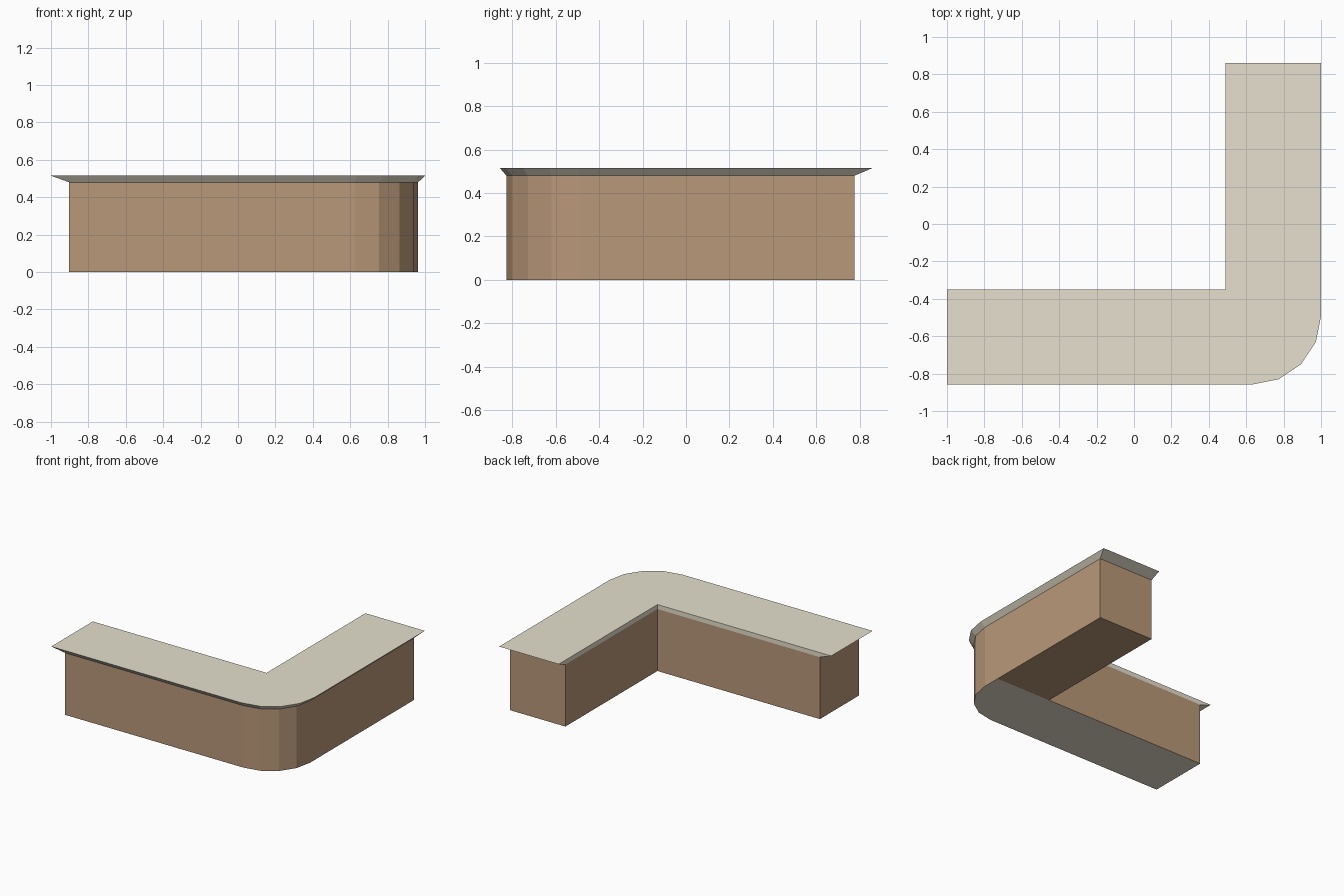
import bpy, bmesh, math

if "Cube" in bpy.data.objects:
    bpy.data.objects.remove(bpy.data.objects["Cube"])


def material(name, color):
    m = bpy.data.materials.new(name)
    m.diffuse_color = (*color, 1)
    m.use_nodes = True
    m.node_tree.nodes["Principled BSDF"].inputs["Base Color"].default_value = m.diffuse_color
    return m


wood = material("brown wood", (0.485, 0.315, 0.19))
stone = material("pale stone", (0.79, 0.745, 0.61))

INNER_X, INNER_Y = 0.49, -0.35


def outline(x0, x1, y0, y1, r, z):
    """L-shaped outline with a four-sided rounded outer corner."""
    pts = [(x0, y0)]
    for i in range(5):
        a = math.radians(-90 + 22.5 * i)
        pts.append((x1 - r + r * math.cos(a), y0 + r + r * math.sin(a)))
    # Point 6 lies level with the inner corner, where the two arms meet
    pts += [(x1, INNER_Y), (x1, y1), (INNER_X, y1), (INNER_X, INNER_Y), (x0, INNER_Y)]
    return [(x, y, z) for x, y in pts]


def loft(name, low, high, mats, bottom=False, top=False):
    bm = bmesh.new()
    a = [bm.verts.new(p) for p in low]
    b = [bm.verts.new(p) for p in high]
    n = len(a)
    for i in range(n):
        j = (i + 1) % n
        bm.faces.new((a[i], a[j], b[j], b[i]))
    if top:
        bm.faces.new(b)
    if bottom:
        # Underside: the back arm is wood, the front arm is stone
        bm.faces.new(a[6:10][::-1])
        front = bm.faces.new((a[:7] + a[9:])[::-1])
        front.material_index = 1
    me = bpy.data.meshes.new(name)
    bm.to_mesh(me)
    bm.free()
    for m in mats:
        me.materials.append(m)
    ob = bpy.data.objects.new(name, me)
    bpy.context.collection.objects.link(ob)
    return ob


# Outlines at floor, under the lip, and at the worktop
floor = outline(-0.903, 0.963, -0.828, 0.777, 0.337, 0)
neck = outline(-0.903, 0.963, -0.828, 0.777, 0.337, 0.48)
rim = outline(-1, 1, -0.858, 0.86, 0.367, 0.515)

# Counter body and flared worktop, flush along the inner side
loft("counter_body", floor, neck, [wood, stone], bottom=True)
loft("worktop", neck, rim, [stone], top=True)
